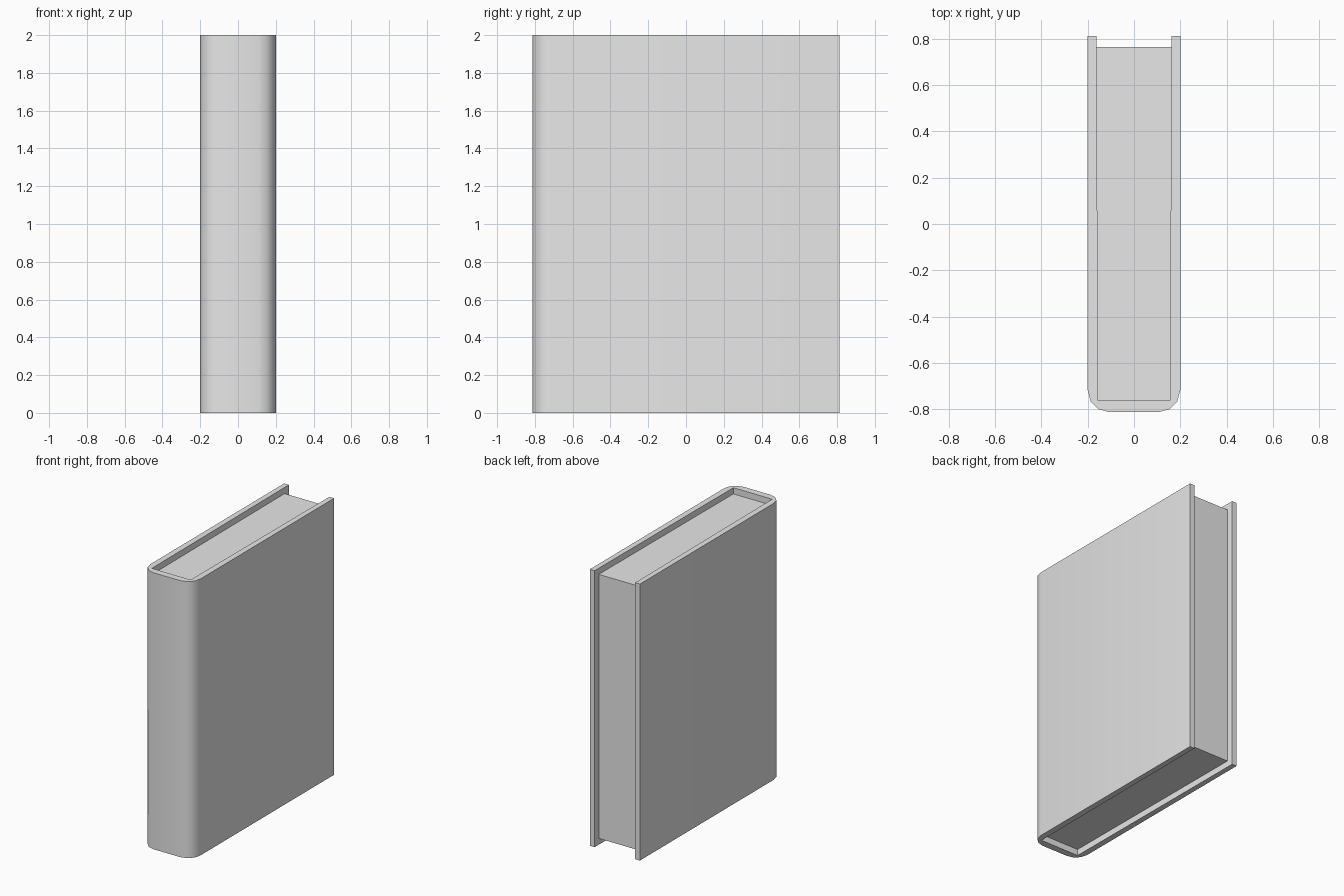
import bpy
import bmesh
from math import sin, cos, radians

if "Cube" in bpy.data.objects:
    bpy.data.objects.remove(bpy.data.objects["Cube"], do_unlink=True)

HALF_W, HALF_D, HEIGHT = 0.2, 0.813, 2.0
RADIUS = 0.095   # rounding of the spine edges
RECESS = 0.045   # pages sit below the cover edges

grey = bpy.data.materials.new("plain grey")
grey.use_nodes = True
grey.diffuse_color = (0.8, 0.8, 0.8, 1)
grey.node_tree.nodes["Principled BSDF"].inputs["Base Color"].default_value = (0.8, 0.8, 0.8, 1)


def prism(name, outline, z0, z1):
    """Extrude a closed plan outline from z0 up to z1."""
    bm = bmesh.new()
    face = bm.faces.new([bm.verts.new((x, y, z0)) for x, y in outline])
    top = bmesh.ops.extrude_face_region(bm, geom=[face])["geom"]
    bmesh.ops.translate(bm, vec=(0, 0, z1 - z0),
                        verts=[v for v in top if isinstance(v, bmesh.types.BMVert)])
    bmesh.ops.recalc_face_normals(bm, faces=bm.faces)
    mesh = bpy.data.meshes.new(name)
    bm.to_mesh(mesh)
    bm.free()
    mesh.materials.append(grey)
    obj = bpy.data.objects.new(name, mesh)
    bpy.context.collection.objects.link(obj)
    return obj


# Inner edge of the left board, tapering slightly towards the spine
inner = [(0.155, -0.763), (0.162, 0.765)]

# Cover: rounded spine and two boards as one U-shaped plan
half = [(HALF_W - RADIUS + RADIUS * sin(radians(a)),
         -HALF_D + RADIUS - RADIUS * cos(radians(a))) for a in (0, 30, 60, 90)]
half += [(HALF_W, HALF_D), (0.162, HALF_D)] + inner[::-1]
cover = prism("cover", half + [(-x, y) for x, y in reversed(half)], 0, HEIGHT)

# Page block, recessed at the top, bottom and fore edge
prism("pages", inner + [(-x, y) for x, y in reversed(inner)], RECESS, HEIGHT - RECESS)

# Smooth the rounded spine, keep the board edges sharp
bpy.ops.object.select_all(action="DESELECT")
cover.select_set(True)
bpy.context.view_layer.objects.active = cover
bpy.ops.object.shade_smooth_by_angle(angle=radians(40))
